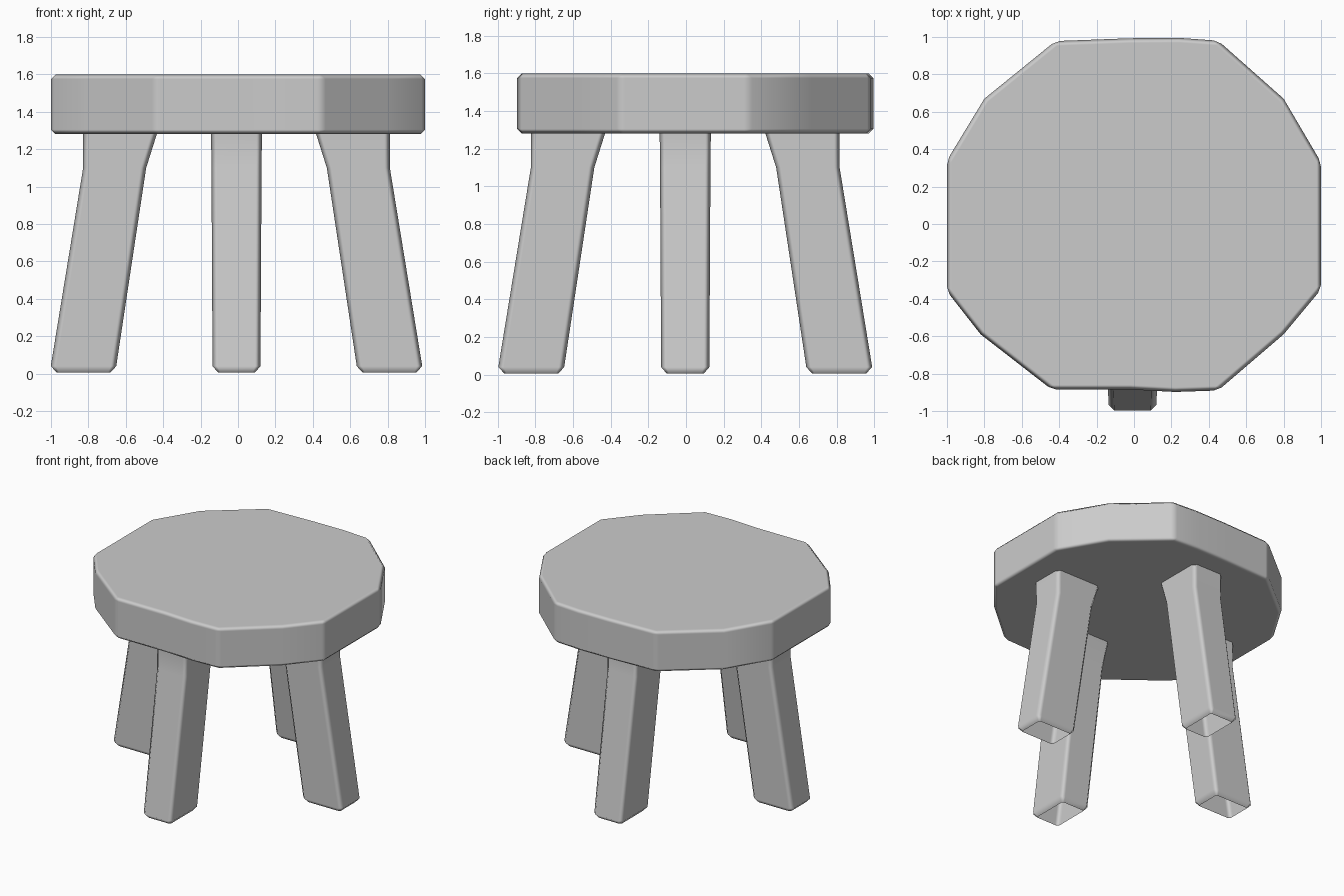
import bpy, bmesh
from math import radians
from mathutils import Matrix

if "Cube" in bpy.data.objects:
    bpy.data.objects.remove(bpy.data.objects["Cube"])


def finish(name, bm):
    bmesh.ops.recalc_face_normals(bm, faces=bm.faces)
    mesh = bpy.data.meshes.new(name)
    bm.to_mesh(mesh)
    bm.free()
    mesh.shade_smooth()
    ob = bpy.data.objects.new(name, mesh)
    bpy.context.collection.objects.link(ob)
    return ob


def weight_normals(ob):
    mod = ob.modifiers.new("weighted_normals", 'WEIGHTED_NORMAL')
    mod.weight = 100


# Seat: irregular hand-cut slab with softened edges
OUTLINE = [(1.0, -0.35), (1.0, 0.33), (0.80, 0.67), (0.45, 0.98), (0.24, 0.995),
           (-0.02, 0.993), (-0.42, 0.978), (-0.80, 0.67), (-1.0, 0.34),
           (-1.0, -0.36), (-0.82, -0.59), (-0.44, -0.885), (-0.02, -0.885),
           (0.22, -0.898), (0.45, -0.89), (0.80, -0.59)]
bm = bmesh.new()
base = bm.faces.new([bm.verts.new((x, y, 1.28)) for x, y in OUTLINE])
side = bmesh.ops.extrude_face_region(bm, geom=[base], use_keep_orig=True)
top = [v for v in side["geom"] if isinstance(v, bmesh.types.BMVert)]
bmesh.ops.translate(bm, verts=top, vec=(0, 0, 0.32))
seat = finish("seat", bm)
bevel = seat.modifiers.new("soft_edges", 'BEVEL')
bevel.width = 0.025
bevel.segments = 1
bevel.limit_method = 'ANGLE'
bevel.angle_limit = radians(20)
weight_normals(seat)

# Legs: chamfered hollow posts, splayed outward, flared inward under the seat
# each level: height, inner radius, outer radius, half width, corner chamfer
LEVELS = [(0.005, 0.675, 0.96, 0.098, 0.012),
          (0.04, 0.643, 0.993, 0.128, 0.03),
          (1.10, 0.483, 0.82, 0.134, 0.03),
          (1.29, 0.423, 0.82, 0.136, 0.03)]


def leg(name, angle):
    bm = bmesh.new()
    rings = []
    for z, a, b, w, c in LEVELS:
        pts = [(a + c, -w), (b - c, -w), (b, c - w), (b, w - c),
               (b - c, w), (a + c, w), (a, w - c), (a, c - w)]
        rings.append([bm.verts.new((x, y, z)) for x, y in pts])
    for lo, hi in zip(rings, rings[1:]):
        for i in range(8):
            j = (i + 1) % 8
            bm.faces.new((lo[i], lo[j], hi[j], hi[i]))
    turn = Matrix.Translation((-0.008, -0.004, 0)) @ Matrix.Rotation(radians(angle), 4, 'Z')
    bmesh.ops.transform(bm, matrix=turn, verts=bm.verts)
    weight_normals(finish(name, bm))


for i, where in enumerate(("right", "back", "left", "front")):
    leg(where + "_leg", 90 * i)
